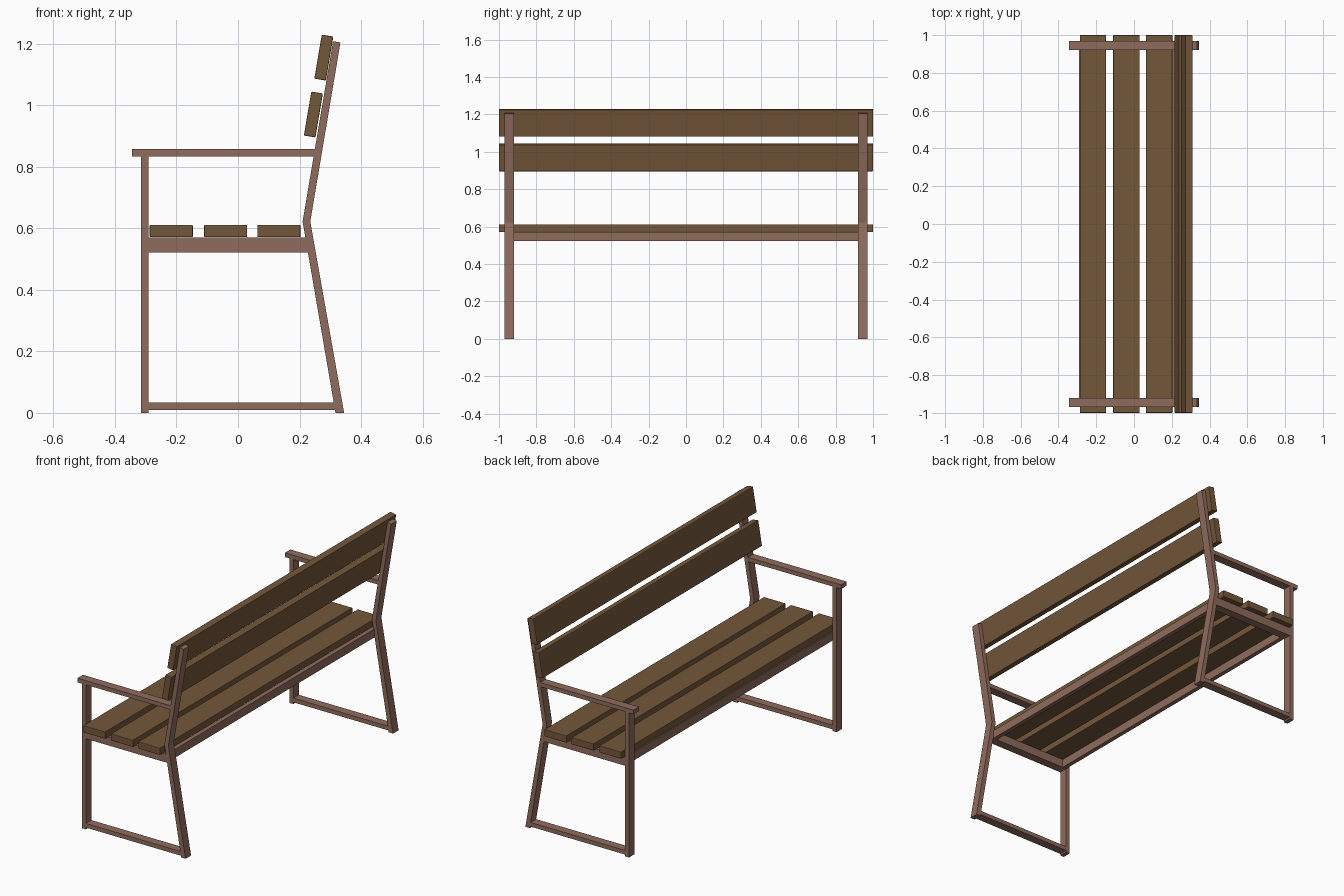
import bpy, bmesh, math
from mathutils import Vector

cube = bpy.data.objects.get("Cube")
if cube:
    bpy.data.objects.remove(cube, do_unlink=True)


def material(name, rgb):
    m = bpy.data.materials.new(name)
    m.use_nodes = True
    col = (*rgb, 1)
    m.diffuse_color = col
    m.node_tree.nodes["Principled BSDF"].inputs["Base Color"].default_value = col
    return m


wood = material("brown wood", (0.175, 0.095, 0.042))
metal = material("dusty rose metal", (0.28, 0.15, 0.11))


def finish(name, bm, mat):
    bmesh.ops.recalc_face_normals(bm, faces=bm.faces)
    me = bpy.data.meshes.new(name)
    bm.to_mesh(me)
    bm.free()
    me.materials.append(mat)
    ob = bpy.data.objects.new(name, me)
    bpy.context.collection.objects.link(ob)
    return ob


def extrude_profile(name, points, y0, y1, mat):
    """Extrude an (x, z) outline along y."""
    bm = bmesh.new()
    face = bm.faces.new([bm.verts.new((x, y0, z)) for x, z in points])
    ext = bmesh.ops.extrude_face_region(bm, geom=[face])
    verts = [v for v in ext["geom"] if isinstance(v, bmesh.types.BMVert)]
    bmesh.ops.translate(bm, verts=verts, vec=Vector((0, y1 - y0, 0)))
    return finish(name, bm, mat)


def bar(name, x0, x1, z0, z1, y0, y1, mat=metal):
    return extrude_profile(name, [(x0, z0), (x1, z0), (x1, z1), (x0, z1)], y0, y1, mat)


def slat(name, x, z, width, height, tilt=0):
    ob = bar(name, -width / 2, width / 2, -height / 2, height / 2, -1, 1, wood)
    ob.location = (x, 0, z)
    ob.rotation_euler.y = math.radians(tilt)
    bev = ob.modifiers.new("eased edges", "BEVEL")
    bev.width = 0.003
    bev.segments = 2
    return ob


# Side frames
INNER, OUTER = 0.92, 0.97
post = [(0.317, 0), (0.345, 0), (0.235, 0.622), (0.333, 1.204), (0.309, 1.208), (0.21, 0.622)]
for side, y0, y1 in (("right", -OUTER, -INNER), ("left", INNER, OUTER)):
    bar(f"{side}_front_leg", -0.316, -0.291, 0, 0.834, y0, y1)
    extrude_profile(f"{side}_back_post", post, y0, y1, metal)
    bar(f"{side}_armrest", -0.345, 0.253, 0.833, 0.857, y0, y1)
    bar(f"{side}_seat_support", -0.291, 0.229, 0.522, 0.57, y0, y1)
    bar(f"{side}_foot_rail", -0.291, 0.32, 0.01, 0.034, y0, y1)

# Long rails under the seat
bar("front_seat_rail", -0.291, -0.266, 0.522, 0.57, -INNER, INNER)
bar("back_seat_rail", 0.2, 0.225, 0.522, 0.57, -INNER, INNER)

# Seat and backrest slats
for i, x in enumerate((-0.217, -0.04, 0.133)):
    slat(f"seat_slat_{i + 1}", x, 0.591, 0.14, 0.04)
for name, x, z in (("lower", 0.245, 0.97), ("upper", 0.279, 1.155)):
    slat(f"{name}_backrest_slat", x, z, 0.038, 0.145, 9.6)
